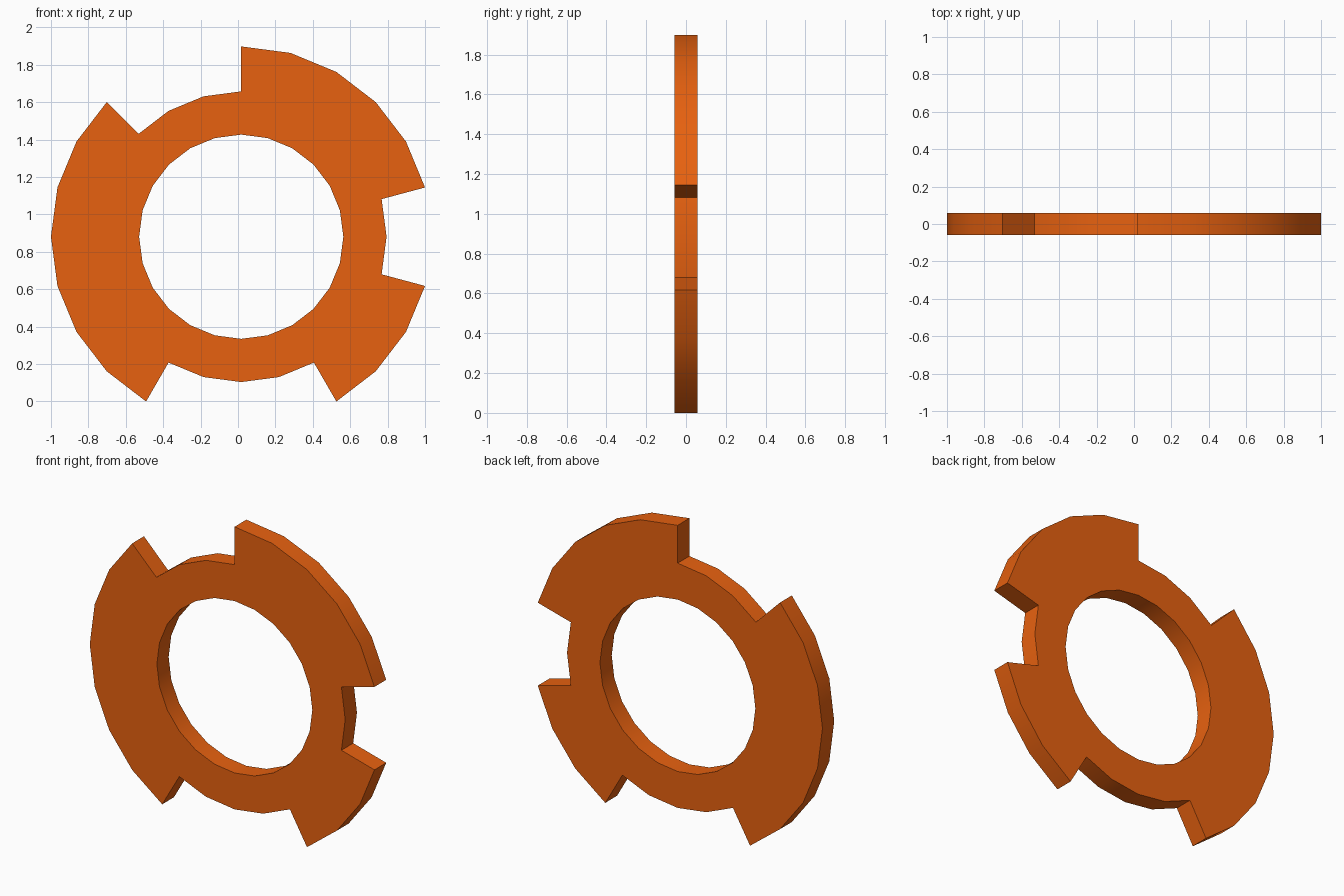
import bpy, bmesh
from math import sin, cos, radians

if "Cube" in bpy.data.objects:
    bpy.data.objects.remove(bpy.data.objects["Cube"])

STEP = 15                              # 24-sided ring
R_TAB, R_NOTCH, R_HOLE = 1.0173, 0.777, 0.546
CX, CZ, HALF = 0.0173, 0.881, 0.059
TABS = [(15, 90), (135, 240), (300, 345)]   # angle spans of the raised tabs

bm = bmesh.new()
cache = {}


def vert(radius, angle, y):
    key = (radius, angle % 360, y)
    if key not in cache:
        a = radians(angle)
        cache[key] = bm.verts.new((CX + radius * cos(a), y, CZ + radius * sin(a)))
    return cache[key]


def outer_radius(angle):
    on_tab = any(lo <= angle % 360 < hi for lo, hi in TABS)
    return R_TAB if on_tab else R_NOTCH


def wall(p, q):
    bm.faces.new([vert(*p, -HALF), vert(*q, -HALF), vert(*q, HALF), vert(*p, HALF)])


for a in range(0, 360, STEP):
    b = a + STEP
    r, r_prev = outer_radius(a), outer_radius(a - STEP)
    # front and back faces; tab segments are split at the notch radius
    radii = [R_HOLE, R_NOTCH] + ([R_TAB] if r == R_TAB else [])
    for r0, r1 in zip(radii, radii[1:]):
        for y in (-HALF, HALF):
            bm.faces.new([vert(r0, a, y), vert(r1, a, y), vert(r1, b, y), vert(r0, b, y)])
    # bore, outer rim and radial tab ends
    wall((R_HOLE, a), (R_HOLE, b))
    wall((r, a), (r, b))
    if r != r_prev:
        wall((R_NOTCH, a), (R_TAB, a))

bmesh.ops.recalc_face_normals(bm, faces=bm.faces)
mesh = bpy.data.meshes.new("notched_ring")
bm.to_mesh(mesh)
bm.free()

ring = bpy.data.objects.new("notched_ring", mesh)
bpy.context.collection.objects.link(ring)
mat = bpy.data.materials.new("orange")
mat.diffuse_color = (0.8, 0.12, 0.005, 1)
mat.use_nodes = True
mat.node_tree.nodes["Principled BSDF"].inputs["Base Color"].default_value = mat.diffuse_color
mesh.materials.append(mat)

bpy.context.view_layer.objects.active = ring
ring.select_set(True)
bpy.ops.object.shade_smooth_by_angle(angle=radians(30))
